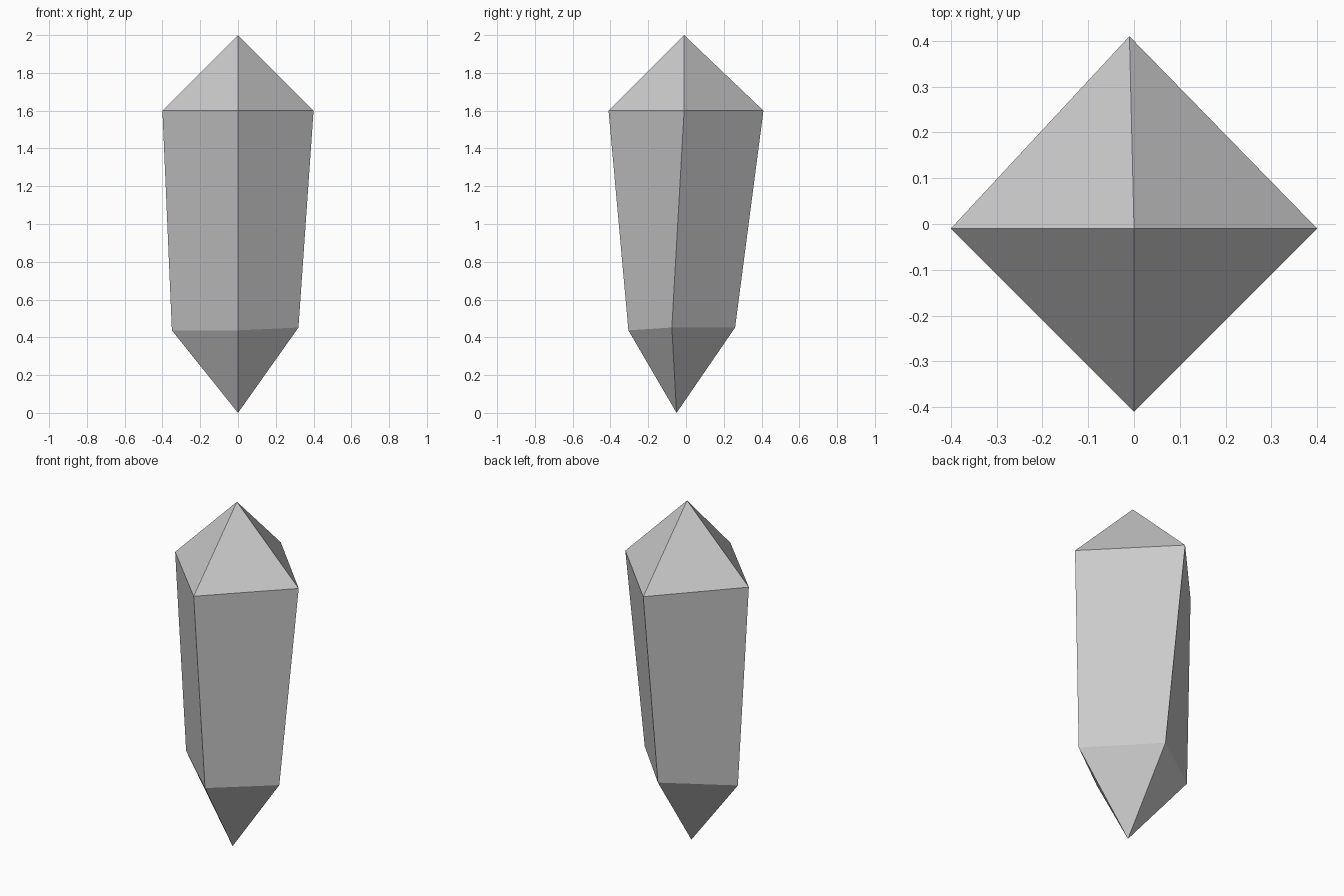
import bpy, bmesh

if "Cube" in bpy.data.objects:
    bpy.data.objects.remove(bpy.data.objects["Cube"])

# Four-sided crystal: two slightly irregular rings closed by a tip at each end
UPPER = [(0.40, -0.01, 1.60), (-0.01, 0.41, 1.60), (-0.40, -0.01, 1.60), (0.0, -0.41, 1.60)]
LOWER = [(0.32, -0.075, 0.452), (0.0, 0.26, 0.452), (-0.35, 0.02, 0.437), (0.0, -0.305, 0.437)]

bm = bmesh.new()
top = bm.verts.new((0, -0.01, 2.0))
bottom = bm.verts.new((0, -0.05, 0.0))
upper = [bm.verts.new(p) for p in UPPER]
lower = [bm.verts.new(p) for p in LOWER]

# Per side: top facet, long body facet, bottom facet
for i in range(4):
    j = (i + 1) % 4
    bm.faces.new((upper[i], upper[j], top))
    bm.faces.new((lower[i], lower[j], upper[j], upper[i]))
    bm.faces.new((bottom, lower[j], lower[i]))

bmesh.ops.recalc_face_normals(bm, faces=bm.faces[:])
mesh = bpy.data.meshes.new("crystal")
bm.to_mesh(mesh)
bm.free()
bpy.context.collection.objects.link(bpy.data.objects.new("crystal", mesh))
